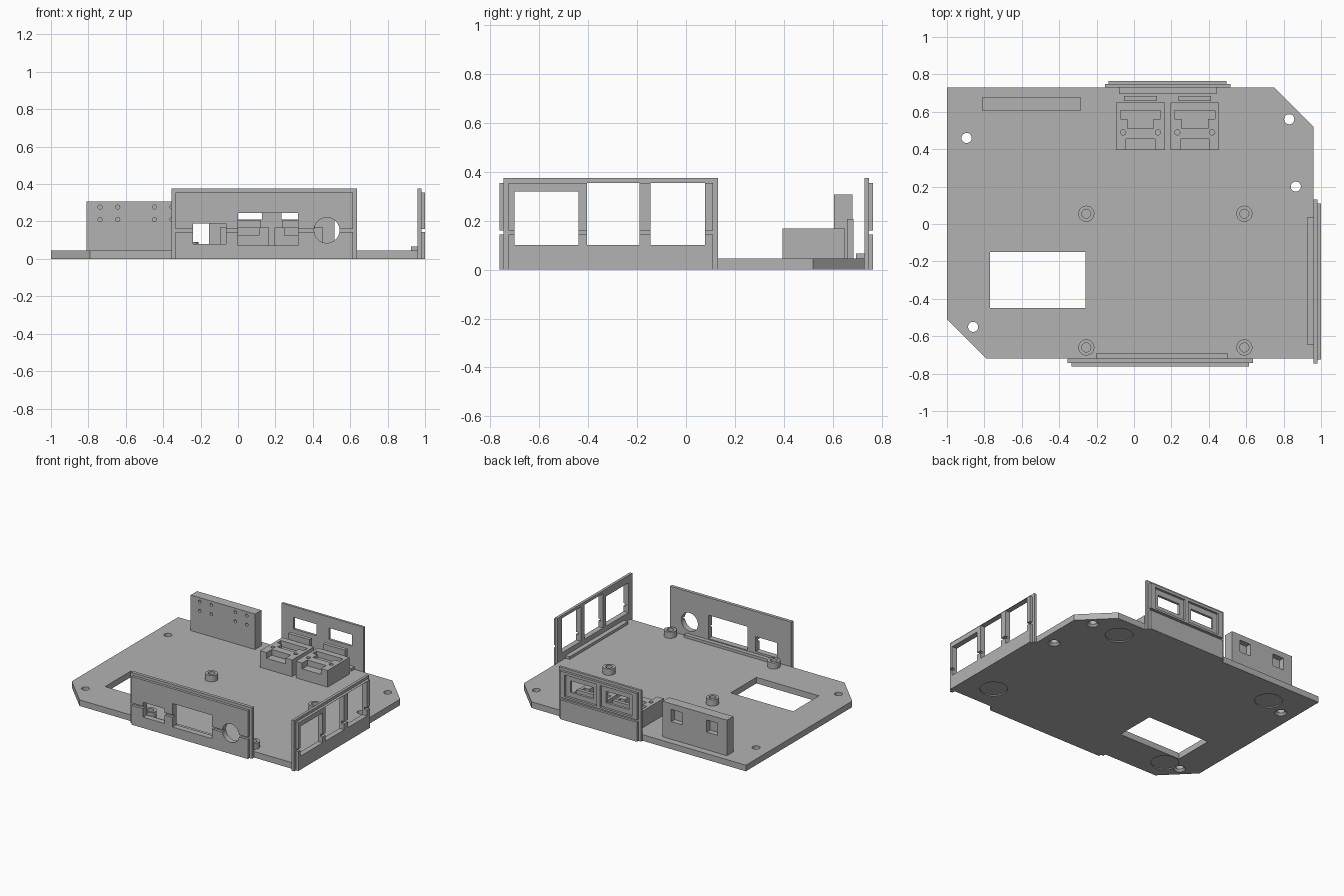
import bpy, bmesh, math
from mathutils import Matrix

if "Cube" in bpy.data.objects:
    bpy.data.objects.remove(bpy.data.objects["Cube"])

grey = bpy.data.materials.new("light_grey")
grey.diffuse_color = (0.45, 0.45, 0.45, 1)
grey.use_nodes = True
grey.node_tree.nodes["Principled BSDF"].inputs["Base Color"].default_value = grey.diffuse_color


def make(name, bm):
    bmesh.ops.recalc_face_normals(bm, faces=bm.faces[:])
    me = bpy.data.meshes.new(name)
    bm.to_mesh(me)
    bm.free()
    me.materials.append(grey)
    ob = bpy.data.objects.new(name, me)
    bpy.context.collection.objects.link(ob)
    return ob


def prism(name, pts, z0, z1):
    bm = bmesh.new()
    f = bm.faces.new([bm.verts.new((x, y, z0)) for x, y in pts])
    r = bmesh.ops.extrude_face_region(bm, geom=[f])
    for v in r["geom"]:
        if isinstance(v, bmesh.types.BMVert):
            v.co.z = z1
    return make(name, bm)


def box(name, a, b):
    """Box between two opposite corners."""
    bm = bmesh.new()
    bmesh.ops.create_cube(bm, size=1)
    for v in bm.verts:
        v.co = [(p + q) / 2 + c * abs(q - p) for p, q, c in zip(a, b, v.co)]
    return make(name, bm)


def cyl(name, c, r, h, axis="Z", r2=None, seg=32):
    """Cylinder or cone centred on c."""
    bm = bmesh.new()
    bmesh.ops.create_cone(bm, cap_ends=True, segments=seg, radius1=r,
                          radius2=r if r2 is None else r2, depth=h)
    rot = Matrix.Rotation(math.pi / 2, 4, "X") if axis == "Y" else Matrix()
    bm.transform(Matrix.Translation(c) @ rot)
    return make(name, bm)


def combine(ob, tool, op="DIFFERENCE"):
    m = ob.modifiers.new("cut", "BOOLEAN")
    m.operation, m.object, m.solver = op, tool, "EXACT"
    bpy.context.view_layer.objects.active = ob
    bpy.ops.object.modifier_apply(modifier=m.name)
    bpy.data.objects.remove(tool, do_unlink=True)


# Base plate with clipped corners and a rectangular opening
T = 0.045
plate = prism("base_plate", [(-1, 0.73), (0.75, 0.73), (0.96, 0.52), (0.96, -0.72),
                             (-0.79, -0.72), (-1, -0.51)], 0, T)
combine(plate, box("cutter", (-0.77, -0.45, -0.1), (-0.26, -0.15, 0.1)))

# Countersunk mounting holes
for x, y in [(-0.895, 0.46), (0.83, 0.56), (0.865, 0.20), (-0.86, -0.55)]:
    combine(plate, cyl("cutter", (x, y, 0), 0.027, 0.2))
    combine(plate, cyl("cutter", (x, y, 0), 0.055, 0.03, r2=0.027))

# Shallow round foot recesses underneath
for x, y in [(-0.73, -0.55), (-0.73, 0.53), (0.60, 0.56), (0.78, -0.53)]:
    combine(plate, cyl("cutter", (x, y, 0), 0.093, 0.016, seg=40))

# Board standoffs with blind holes
for x in (-0.255, 0.59):
    for y in (-0.66, 0.055):
        post = cyl("standoff", (x, y, 0.0675), 0.043, 0.045)
        combine(post, cyl("cutter", (x, y, 0.1), 0.024, 0.08))


def panel(name, place, u0, u1, t1, t2, windows, strip):
    """Two layer wall: place(u, d, z) maps width, outward depth, height."""
    def pbox(n, u0, u1, d0, d1, z0, z1):
        p, q = place(u0, d0, z0), place(u1, d1, z1)
        return box(n, [min(c) for c in zip(p, q)], [max(c) for c in zip(p, q)])
    wall = pbox(name, u0, u1, 0, t1, 0, 0.375)
    # smaller outer lip
    combine(wall, pbox("lip", u0 + 0.02, u1 - 0.02, t1 / 2, t2, 0, 0.355), "UNION")
    # horizontal groove across the lip
    combine(wall, pbox("cutter", u0 - 0.1, u1 + 0.1, t1, t2 + 0.1, 0.143, 0.16))
    for a, b, z0, z1, depth in windows:
        combine(wall, pbox("cutter", a, b, depth, 0.2, z0, z1))
    # low foot strip on the inner side
    pbox(name + "_foot", strip[0], strip[1], -strip[2], 0, T, 0.065)
    return wall


# Front panel with a small port, a wide port and a round port
front = panel("front_panel", lambda u, d, z: (u, -0.72 - d, z), -0.355, 0.635, 0.024, 0.043,
              [(-0.24, -0.065, 0.08, 0.19, -0.1), (0, 0.32, 0.072, 0.245, -0.1)],
              (-0.20, 0.50, 0.03))
combine(front, cyl("cutter", (0.475, -0.74, 0.153), 0.068, 0.2, "Y"))

# Right panel with three tall ports
panel("right_panel", lambda u, d, z: (0.96 + d, u, z), -0.745, 0.13, 0.02, 0.04,
      [(-0.70, -0.44, 0.10, 0.32, -0.1), (-0.405, -0.19, 0.10, 0.354, -0.1),
       (-0.145, 0.077, 0.10, 0.354, -0.1)], (-0.645, 0.035, 0.035))

# Back panel with two recessed ports
panel("back_panel", lambda u, d, z: (u, 0.73 + d, z), -0.155, 0.515, 0.018, 0.035,
      [w for c in (0.035, 0.325) for w in
       ((c - 0.13, c + 0.13, 0.175, 0.335, 0.018), (c - 0.093, c + 0.093, 0.21, 0.295, -0.1))],
      (-0.08, 0.44, 0.035))

# Pair of connector holder blocks with stepped pockets and a stop wall behind
for c in (0.035, 0.325):
    block = box("holder_block", (c - 0.13, 0.395, T), (c + 0.13, 0.65, 0.168))
    combine(block, box("cutter", (c - 0.077, 0.35, 0.125), (c + 0.077, 0.455, 0.3)))
    combine(block, box("cutter", (c - 0.07, 0.51, 0.125), (c + 0.07, 0.605, 0.3)))
    for s in (-1, 1):
        xs = sorted((c + s * 0.06, c + s * 0.108))
        combine(block, box("cutter", (xs[0], 0.562, 0.125), (xs[1], 0.606, 0.3)))
        combine(block, cyl("cutter", (c + s * 0.093, 0.49, 0.17), 0.014, 0.12, seg=16))
    box("holder_stop", (c - 0.088, 0.658, T), (c + 0.088, 0.685, 0.207))

# Tall support block with screw holes in front and pockets behind
tower = box("tall_block", (-0.81, 0.605, T), (-0.285, 0.68, 0.307))
for c in (-0.69, -0.40):
    combine(tower, box("cutter", (c - 0.045, 0.64, 0.175), (c + 0.045, 0.75, 0.265)))
    for s in (-1, 1):
        for z in (0.21, 0.277):
            combine(tower, cyl("cutter", (c + s * 0.047, 0.60, z), 0.011, 0.06, "Y", seg=16))

# Smooth the round walls while keeping sharp edges
for ob in bpy.context.collection.objects:
    ob.select_set(True)
bpy.context.view_layer.objects.active = plate
bpy.ops.object.shade_smooth_by_angle(angle=math.radians(30))
